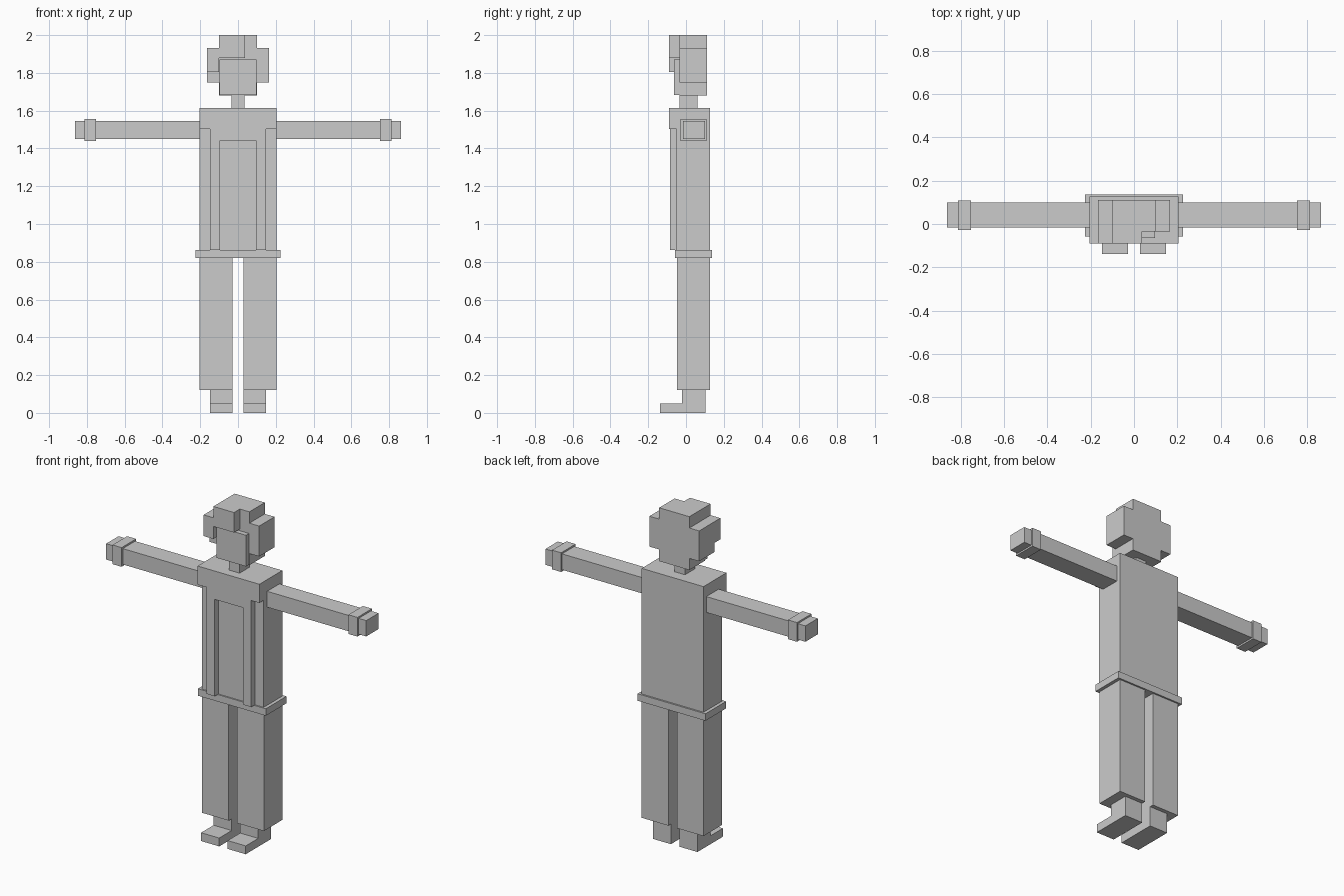
import bpy
import bmesh

if "Cube" in bpy.data.objects:
    bpy.data.objects.remove(bpy.data.objects["Cube"])


def box(name, x, y, z):
    """Axis-aligned box from (min, max) ranges."""
    bm = bmesh.new()
    bmesh.ops.create_cube(bm, size=1)
    for v in bm.verts:
        v.co = [r[0] if c < 0 else r[1] for c, r in zip(v.co, (x, y, z))]
    return link(name, bm)


def prism(name, outline, start, depth):
    """Extrude a closed outline. start maps 2D points to 3D."""
    bm = bmesh.new()
    face = bm.faces.new([bm.verts.new(start(a, b)) for a, b in outline])
    ext = bmesh.ops.extrude_face_region(bm, geom=[face])
    verts = [g for g in ext["geom"] if isinstance(g, bmesh.types.BMVert)]
    bmesh.ops.translate(bm, verts=verts, vec=depth)
    bmesh.ops.recalc_face_normals(bm, faces=bm.faces)
    return link(name, bm)


def link(name, bm):
    me = bpy.data.meshes.new(name)
    bm.to_mesh(me)
    bm.free()
    ob = bpy.data.objects.new(name, me)
    bpy.context.collection.objects.link(ob)
    return ob


def mirrored(name, x, y, z):
    box("right_" + name, x, y, z)
    box("left_" + name, (-x[1], -x[0]), y, z)


# Feet: L-shaped side profile
foot = [(-0.138, 0), (0.103, 0), (0.103, 0.12), (-0.02, 0.12),
        (-0.02, 0.05), (-0.138, 0.05)]
for side, x in (("right", 0.028), ("left", -0.148)):
    prism(side + "_foot", foot, lambda a, b: (x, a, b), (0.12, 0, 0))

# Legs and belt
mirrored("leg", (0.028, 0.205), (-0.048, 0.127), (0.12, 0.82))
box("belt", (-0.225, 0.225), (-0.058, 0.137), (0.82, 0.862))

# Torso with shoulder yoke
box("torso", (-0.205, 0.205), (-0.05, 0.127), (0.862, 1.615))
box("yoke", (-0.205, 0.205), (-0.09, -0.05), (1.503, 1.615))

# Raised chest panel framing a recessed centre
frame = [(-0.148, 0.862), (-0.094, 0.862), (-0.094, 1.443), (0.094, 1.443),
         (0.094, 0.862), (0.148, 0.862), (0.148, 1.503), (-0.148, 1.503)]
prism("chest_panel", frame, lambda a, b: (a, -0.05, b), (0, -0.036, 0))

# Arms and cuffs
mirrored("arm", (0.205, 0.862), (-0.017, 0.1), (1.45, 1.545))
mirrored("cuff", (0.752, 0.812), (-0.028, 0.109), (1.44, 1.555))

# Neck and face
box("neck", (-0.035, 0.035), (-0.035, 0.06), (1.615, 1.68))
box("face", (-0.098, 0.098), (-0.064, -0.035), (1.683, 1.87))

# Cross-shaped head and hair block
hair = [(-0.1, 1.68), (0.1, 1.68), (0.1, 1.75), (0.165, 1.75),
        (0.165, 1.932), (0.1, 1.932), (0.1, 2), (-0.1, 2),
        (-0.1, 1.932), (-0.165, 1.932), (-0.165, 1.75), (-0.1, 1.75)]
prism("hair", hair, lambda a, b: (a, 0.111, b), (0, -0.146, 0))

# Fringe swept to one side
fringe = [(-0.165, 1.805), (-0.1, 1.805), (-0.1, 1.88), (0.037, 1.88),
          (0.037, 2), (-0.1, 2), (-0.1, 1.932), (-0.165, 1.932)]
prism("fringe", fringe, lambda a, b: (a, -0.035, b), (0, -0.055, 0))
